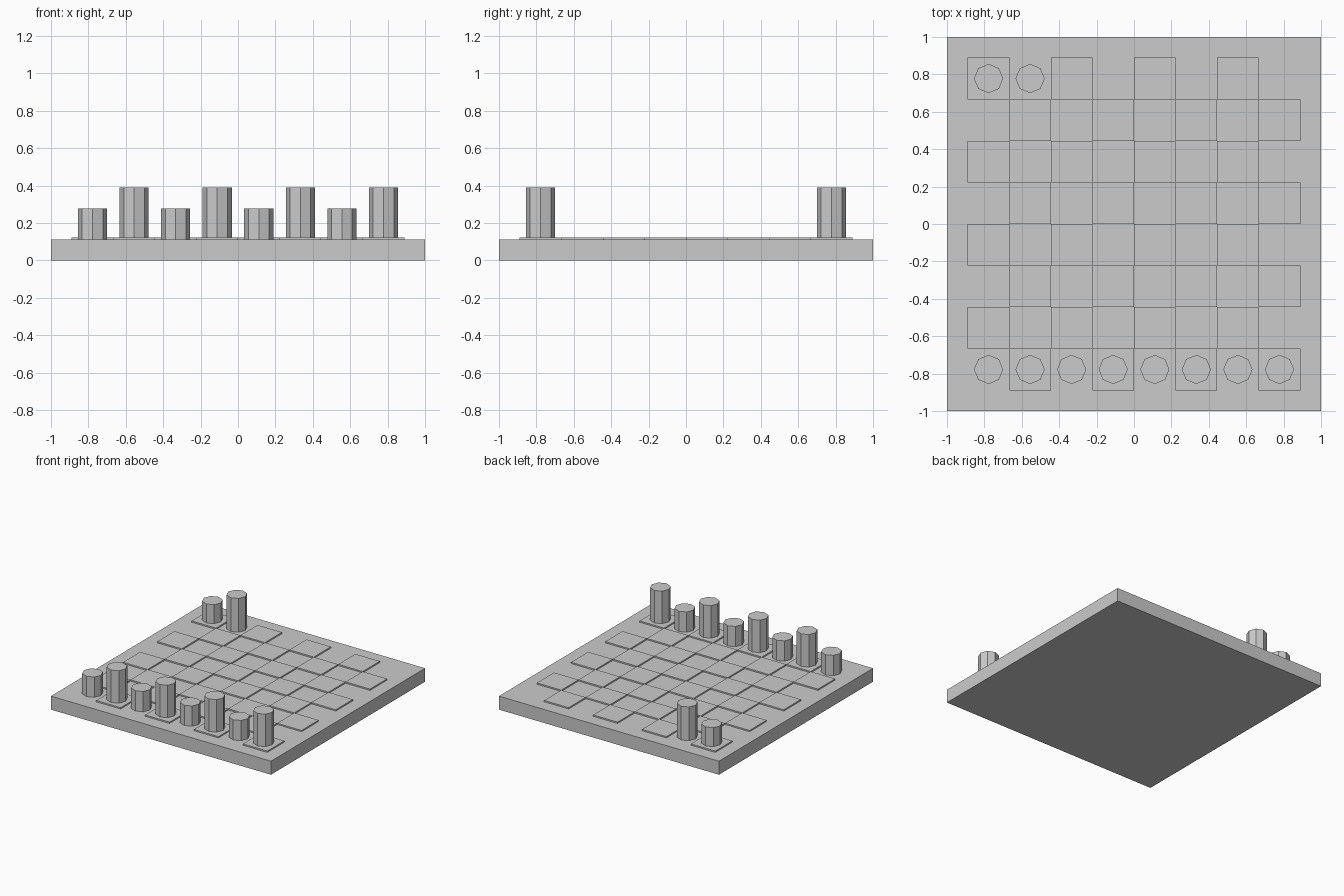
import bpy

cube = bpy.data.objects.get("Cube")
if cube:
    bpy.data.objects.remove(cube, do_unlink=True)

CELL = 2 / 9          # eight squares plus a half-square border all round
BOARD_TOP = CELL / 2
TILE_TOP = BOARD_TOP + 0.05 * CELL
SHORT, TALL = 1.25 * CELL, 1.75 * CELL

grey = bpy.data.materials.new("light_grey")
grey.use_nodes = True
colour = (0.6, 0.6, 0.6, 1)
grey.diffuse_color = colour
grey.node_tree.nodes["Principled BSDF"].inputs["Base Color"].default_value = colour


def finish(name):
    obj = bpy.context.object
    obj.name = name
    obj.data.materials.append(grey)
    return obj


def box(name, x, y, width, bottom, top):
    bpy.ops.mesh.primitive_cube_add(size=1, location=(x, y, (bottom + top) / 2))
    obj = finish(name)
    obj.scale = (width, width, top - bottom)


def piece(name, col, row, top):
    bpy.ops.mesh.primitive_cylinder_add(
        vertices=8, radius=0.35 * CELL, depth=top - BOARD_TOP,
        location=(centre(col), centre(row), (BOARD_TOP + top) / 2))
    finish(name)


def centre(index):
    return (index - 3.5) * CELL


# Base slab
box("board", 0, 0, 2, 0, BOARD_TOP)

# Raised squares in a checker pattern
for row in range(8):
    for col in range(8):
        if (row + col) % 2:
            box(f"square_{row}_{col}", centre(col), centre(row), CELL,
                BOARD_TOP, TILE_TOP)

# Front row of alternating short and tall pieces
for col in range(8):
    piece(f"front_piece_{col}", col, 0, TALL if col % 2 else SHORT)

# Two pieces in the back corner
piece("back_short_piece", 0, 7, SHORT)
piece("back_tall_piece", 1, 7, TALL)
